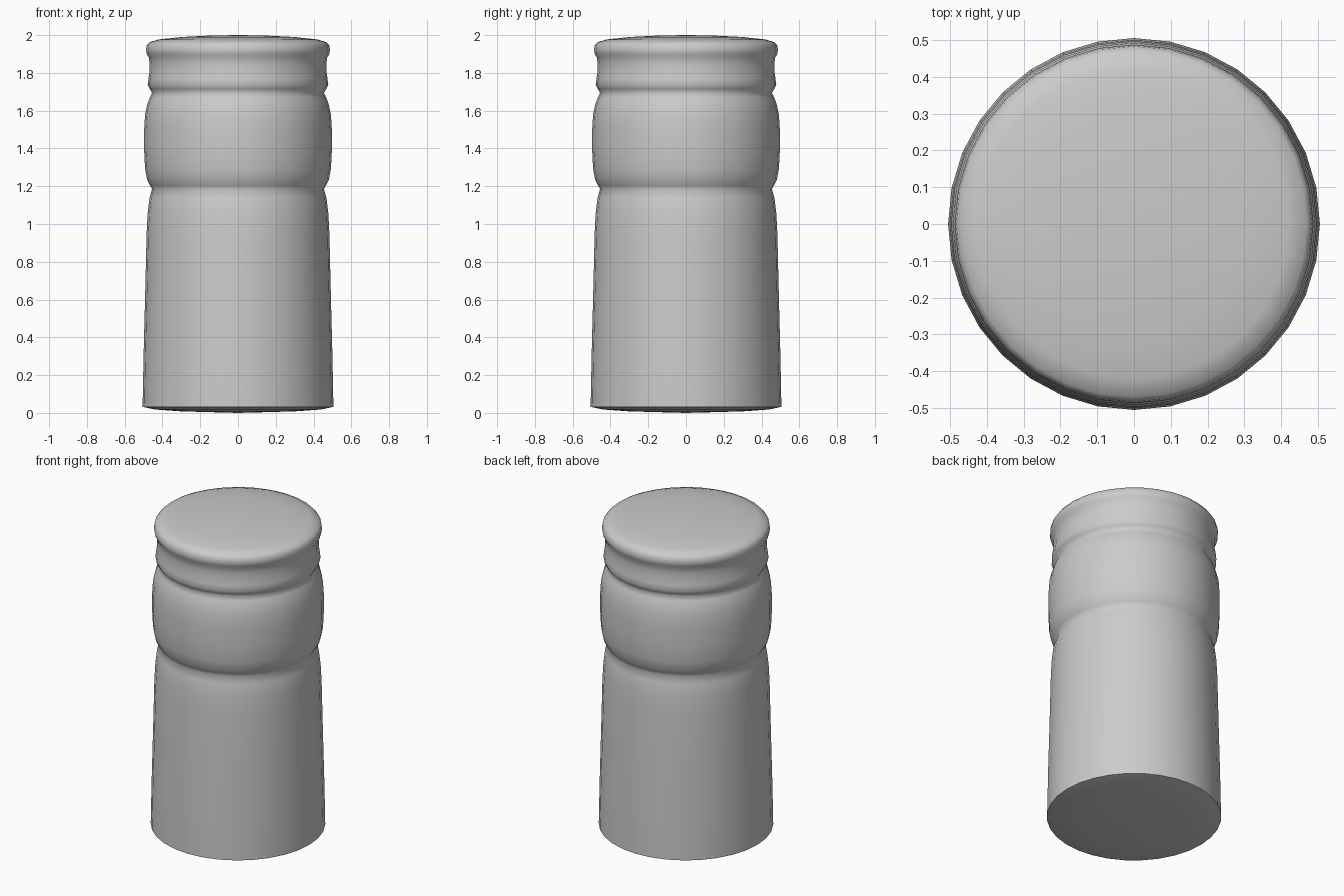
import bpy, bmesh, math

if "Cube" in bpy.data.objects:
    bpy.data.objects.remove(bpy.data.objects["Cube"])

SEGMENTS = 32

# (radius, height) from the bottom centre up to the top centre
PROFILE = [
    (0.30, 0.008), (0.44, 0.018), (0.505, 0.032), (0.505, 0.045),   # base
    (0.50, 0.30), (0.491, 0.65), (0.484, 0.95), (0.478, 1.06),       # lower body
    (0.468, 1.14), (0.455, 1.185),                                   # waist groove
    (0.466, 1.205), (0.481, 1.235), (0.492, 1.29), (0.497, 1.39),    # wide band
    (0.497, 1.50), (0.492, 1.58), (0.48, 1.635), (0.467, 1.67),
    (0.455, 1.695),                                                  # upper groove
    (0.468, 1.715), (0.478, 1.737), (0.474, 1.77), (0.468, 1.81),    # narrow ring
    (0.468, 1.85), (0.472, 1.88),
    (0.483, 1.90), (0.487, 1.92), (0.483, 1.945), (0.470, 1.962),    # cap rim
    (0.42, 1.977), (0.30, 1.99), (0.14, 1.998),                      # domed top
]


def lathe(name, profile, bottom_z, top_z):
    bm = bmesh.new()
    rings = []
    for r, z in profile:
        rings.append([bm.verts.new((r * math.cos(2 * math.pi * i / SEGMENTS),
                                    r * math.sin(2 * math.pi * i / SEGMENTS), z))
                      for i in range(SEGMENTS)])
    low, high = bm.verts.new((0, 0, bottom_z)), bm.verts.new((0, 0, top_z))
    for i in range(SEGMENTS):
        j = (i + 1) % SEGMENTS
        for a, b in zip(rings, rings[1:]):
            bm.faces.new((a[i], a[j], b[j], b[i]))
        bm.faces.new((low, rings[0][j], rings[0][i]))
        bm.faces.new((high, rings[-1][i], rings[-1][j]))
    mesh = bpy.data.meshes.new(name)
    bm.to_mesh(mesh)
    bm.free()
    obj = bpy.data.objects.new(name, mesh)
    bpy.context.collection.objects.link(obj)
    bpy.context.view_layer.objects.active = obj
    obj.select_set(True)
    bpy.ops.object.shade_smooth_by_angle(angle=math.radians(65))
    return obj


# Shaker body with its cap, one turned solid
lathe("shaker_body", PROFILE, 0.0, 2.0)
